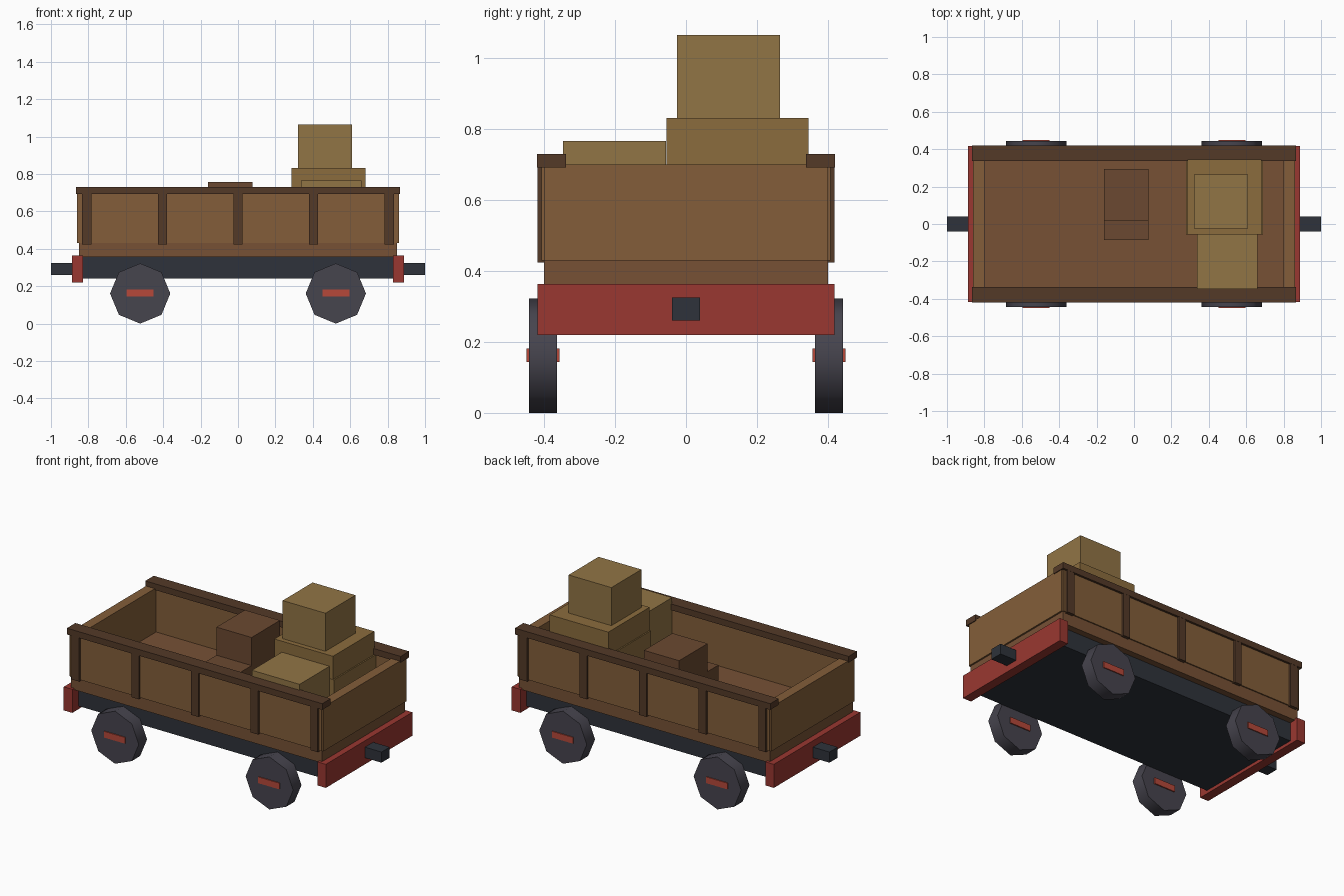
import bpy
import math

if "Cube" in bpy.data.objects:
    bpy.data.objects.remove(bpy.data.objects["Cube"])


def material(name, r, g, b):
    m = bpy.data.materials.new(name)
    m.diffuse_color = [(c / 255) ** 2.2 for c in (r, g, b)] + [1]
    m.use_nodes = True
    m.node_tree.nodes["Principled BSDF"].inputs["Base Color"].default_value = m.diffuse_color
    return m


PLANK = material("plank_wood", 130, 94, 60)
FLOOR = material("floor_wood", 118, 82, 56)
TRIM = material("trim_wood", 84, 60, 44)
RED = material("red_paint", 152, 58, 52)
HUB = material("hub_red", 180, 74, 60)
IRON = material("iron", 50, 54, 61)
STEEL = material("wheel_steel", 72, 70, 79)
CRATE = material("crate_wood", 144, 116, 71)
CRATE_B = material("crate_wood_mid", 138, 108, 64)
CRATE_D = material("crate_wood_dark", 106, 74, 52)


def box(name, x, y, z, mat):
    """Box from (min, max) ranges on each axis."""
    bpy.ops.mesh.primitive_cube_add(size=1, location=[sum(r) / 2 for r in (x, y, z)])
    o = bpy.context.object
    o.name = name
    o.scale = [r[1] - r[0] for r in (x, y, z)]
    bpy.ops.object.transform_apply(location=False, rotation=False, scale=True)
    o.data.materials.append(mat)
    return o


def span(s, a, b):
    """Range a..b mirrored to side s."""
    return tuple(sorted((s * a, s * b)))


# underframe and floor
box("chassis", (-0.85, 0.85), (-0.36, 0.36), (0.24, 0.355), IRON)
box("floor", (-0.85, 0.85), (-0.40, 0.40), (0.355, 0.43), FLOOR)

for s, end in ((-1, "left"), (1, "right")):
    # ends: buffer beam, coupler, end board
    box(f"{end}_buffer_beam", span(s, 0.83, 0.888), (-0.418, 0.418), (0.22, 0.364), RED)
    box(f"{end}_coupler", span(s, 0.87, 1.0), (-0.04, 0.04), (0.26, 0.325), IRON)
    box(f"{end}_end_board", span(s, 0.80, 0.86), (-0.40, 0.40), (0.43, 0.70), PLANK)

for s, side in ((-1, "front"), (1, "back")):
    # long sides: board, top rail, posts
    box(f"{side}_side_board", (-0.85, 0.85), span(s, 0.35, 0.407), (0.43, 0.695), PLANK)
    box(f"{side}_top_rail", (-0.865, 0.865), span(s, 0.338, 0.42), (0.692, 0.73), TRIM)
    for i in range(5):
        x = (i - 2) * 0.404
        box(f"{side}_post_{i + 1}", (x - 0.025, x + 0.025), span(s, 0.39, 0.419),
            (0.424, 0.70), TRIM)
    # eight-sided wheels with hub bars
    for x, end in ((-0.523, "left"), (0.523, "right")):
        bpy.ops.mesh.primitive_cylinder_add(
            vertices=8, radius=0.161, depth=0.08,
            location=(x, s * 0.403, 0.161), rotation=(math.pi / 2, 0, 0))
        wheel = bpy.context.object
        wheel.name = f"{side}_{end}_wheel"
        wheel.data.materials.append(STEEL)
        bpy.ops.object.shade_smooth_by_angle(angle=math.radians(50))
        box(f"{side}_{end}_hub", (x - 0.072, x + 0.072), span(s, 0.356, 0.449),
            (0.144, 0.182), HUB)

# cargo
box("large_crate", (0.277, 0.69), (-0.057, 0.349), (0.43, 0.69), CRATE_B)
box("middle_crate", (0.285, 0.682), (-0.055, 0.345), (0.69, 0.832), CRATE_B)
box("top_crate", (0.32, 0.61), (-0.025, 0.265), (0.832, 1.065), CRATE)
box("front_crate", (0.337, 0.66), (-0.347, -0.057), (0.43, 0.766), CRATE)
box("dark_crate", (-0.16, 0.078), (0.02, 0.295), (0.43, 0.757), CRATE_D)
box("low_dark_crate", (-0.16, 0.078), (-0.086, 0.02), (0.43, 0.585), CRATE_D)
